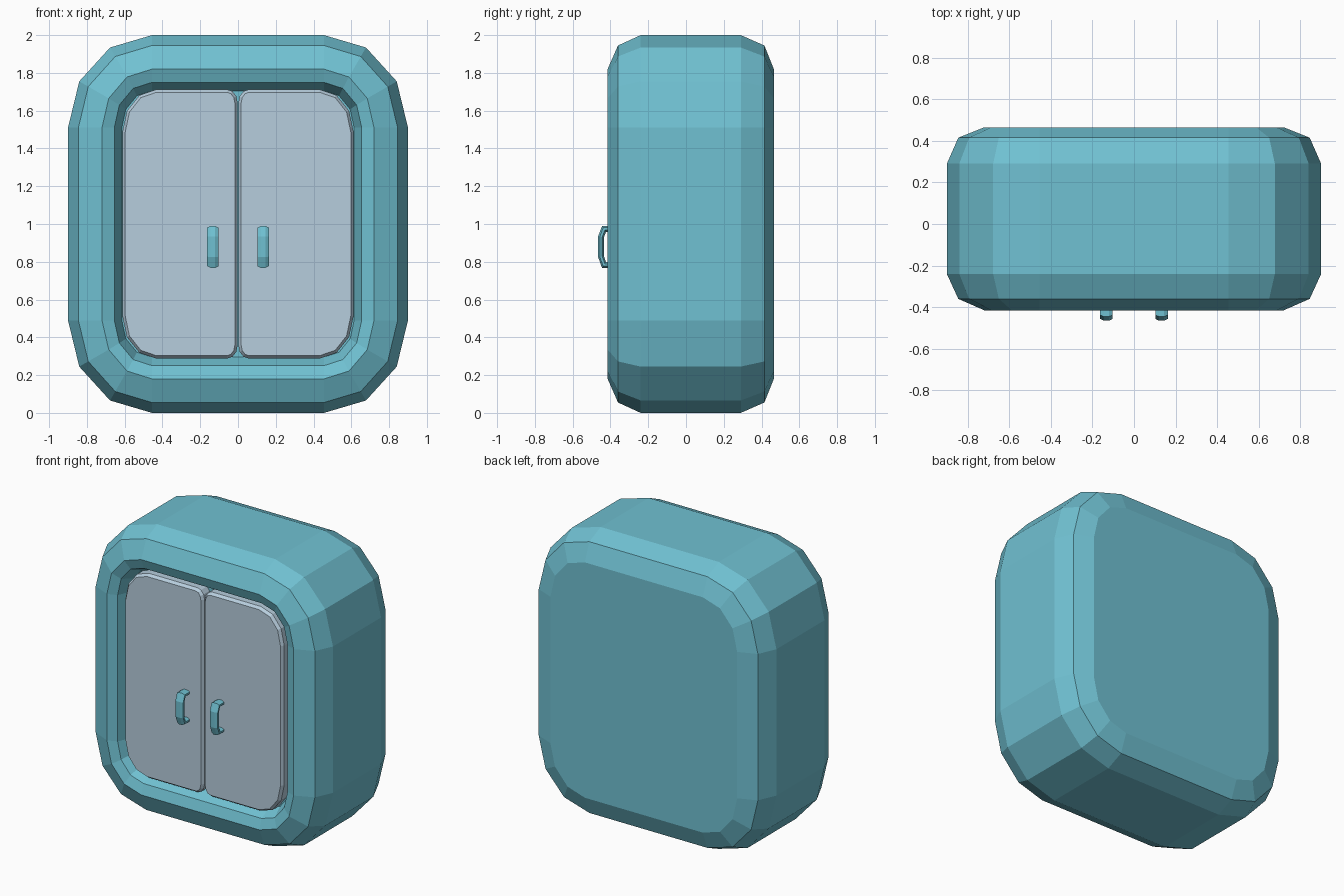
import bpy, bmesh
from math import cos, sin, pi
from mathutils import Vector

if "Cube" in bpy.data.objects:
    bpy.data.objects.remove(bpy.data.objects["Cube"], do_unlink=True)


def material(name, rgb):
    mat = bpy.data.materials.new(name)
    mat.use_nodes = True
    mat.diffuse_color = (*rgb, 1)
    mat.node_tree.nodes["Principled BSDF"].inputs["Base Color"].default_value = (*rgb, 1)
    return mat


teal = material("teal", (0.162, 0.533, 0.645))
pale_grey = material("pale blue grey", (0.468, 0.610, 0.723))


def loft(name, rings, mat):
    """Skin a row of equal point rings and cap both ends."""
    bm = bmesh.new()
    rows = [[bm.verts.new(p) for p in ring] for ring in rings]
    for a, b in zip(rows, rows[1:]):
        for i in range(len(a)):
            j = (i + 1) % len(a)
            bm.faces.new((a[i], a[j], b[j], b[i]))
    bm.faces.new(rows[0])
    bm.faces.new(rows[-1])
    bmesh.ops.recalc_face_normals(bm, faces=bm.faces)
    mesh = bpy.data.meshes.new(name)
    bm.to_mesh(mesh)
    bm.free()
    mesh.materials.append(mat)
    obj = bpy.data.objects.new(name, mesh)
    bpy.context.collection.objects.link(obj)
    return obj


def rounded_ring(x0, x1, half_h, y, left, right, steps=3):
    """Rounded rectangle around z = 1; left and right are (rx, rz) corner radii."""
    corners = [(x1, 1, right, 0), (x0, 1, left, 1), (x0, -1, left, 2), (x1, -1, right, 3)]
    pts = []
    for x, sz, (rx, rz), quarter in corners:
        sx = 1 if x == x1 else -1
        for k in range(steps + 1):
            a = (quarter + k / steps) * pi / 2
            pts.append((x - sx * rx + rx * cos(a), y, 1 + sz * (half_h - rz) + rz * sin(a)))
    return pts


# Body shell: back cap, rounded sides, front rim and door recess
sections = [(0.72, 0.82, 0.465), (0.845, 0.945, 0.415), (0.9, 1.0, 0.29),
            (0.9, 1.0, -0.24), (0.845, 0.945, -0.36), (0.72, 0.82, -0.415),
            (0.655, 0.75, -0.39), (0.615, 0.705, -0.30)]
rings = []
for w, h, y in sections:
    radius = (w - 0.455, h - 0.51)
    rings.append(rounded_ring(-w, w, h, y, radius, radius))
loft("cabinet_body", rings, teal)


# Doors with a bevelled front edge
def door(name, side):
    rings = []
    for inset, y in ((0, -0.29), (0, -0.365), (0.015, -0.385)):
        near, far = 0.002 + inset, 0.612 - inset
        outer = (0.18 - inset, 0.225 - inset)
        inner = (0.055 - inset, 0.07 - inset)
        if side > 0:
            rings.append(rounded_ring(near, far, 0.712 - inset, y, inner, outer))
        else:
            rings.append(rounded_ring(-far, -near, 0.712 - inset, y, outer, inner))
    loft(name, rings, pale_grey)


# Bow handles: an eight-sided section swept along a bent path
def handle(name, x):
    path = [Vector((x, y, z)) for y, z in
            ((-0.36, 0.783), (-0.434, 0.783), (-0.45, 0.828),
             (-0.45, 0.932), (-0.434, 0.974), (-0.36, 0.974))]
    across = Vector((1, 0, 0))
    rings = []
    for i, p in enumerate(path):
        before = (p - path[max(i - 1, 0)]).normalized()
        after = (path[min(i + 1, len(path) - 1)] - p).normalized()
        tangent = (before + after).normalized()
        normal = across.cross(tangent)
        mitre = 1 / max(tangent.dot(before), tangent.dot(after))
        ring = []
        for k in range(8):
            a = (k + 0.5) * pi / 4
            ring.append(p + across * 0.0325 * cos(a) + normal * 0.0165 * mitre * sin(a))
        rings.append(ring)
    loft(name, rings, teal)


for label, side in (("left", 1), ("right", -1)):
    door(label + "_door", side)
    handle(label + "_handle", side * 0.133)
